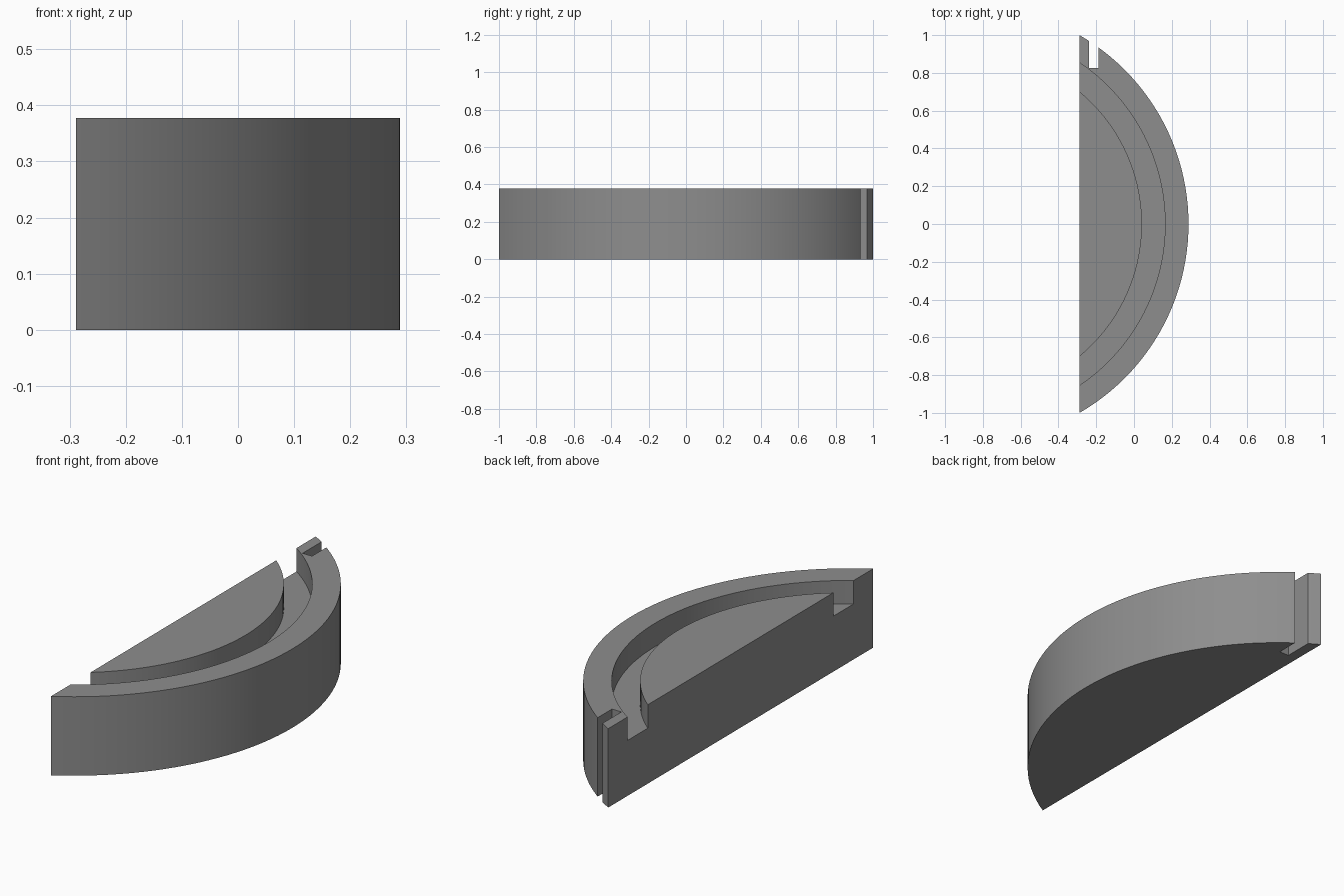
import bpy, bmesh, math

if "Cube" in bpy.data.objects:
    bpy.data.objects.remove(bpy.data.objects["Cube"])

R, CX = 1.1547, -0.866          # outer radius and centre of all arcs
CHORD = -0.2887                 # x of the flat side
H, FLOOR = 0.377, 0.265         # full height and groove floor
R_OUT, R_IN = 1.031, 0.908      # groove walls
STEPS = 48


def arc(radius, x_cut):
    """Points of an arc from the cut line round to the cut line again."""
    a = math.acos((x_cut - CX) / radius)
    return [(CX + radius * math.cos(t), radius * math.sin(t))
            for t in (-a + 2 * a * i / STEPS for i in range(STEPS + 1))]


def prism(name, outline, z0, z1):
    bm = bmesh.new()
    face = bm.faces.new([bm.verts.new((x, y, z0)) for x, y in outline])
    new = bmesh.ops.extrude_face_region(bm, geom=[face])["geom"]
    top = [v for v in new if isinstance(v, bmesh.types.BMVert)]
    bmesh.ops.translate(bm, verts=top, vec=(0, 0, z1 - z0))
    bmesh.ops.recalc_face_normals(bm, faces=bm.faces)
    mesh = bpy.data.meshes.new(name)
    bm.to_mesh(mesh)
    bm.free()
    obj = bpy.data.objects.new(name, mesh)
    bpy.context.collection.objects.link(obj)
    return obj


grey = bpy.data.materials.new("grey")
grey.diffuse_color = (0.27, 0.27, 0.27, 1)
grey.use_nodes = True
grey.node_tree.nodes["Principled BSDF"].inputs["Base Color"].default_value = grey.diffuse_color

# Half-moon body
body = prism("half_moon_block", arc(R, CHORD), 0, H)
body.data.materials.append(grey)

# Curved groove, open at the flat side, and the full-height notch
past = CHORD - 0.05
groove = prism("groove_cutter", arc(R_OUT, past) + arc(R_IN, past)[::-1],
               FLOOR, H + 0.1)
x0, x1, y0, y1 = -0.237, -0.187, 0.826, 1.1
notch = prism("notch_cutter", [(x0, y0), (x1, y0), (x1, y1), (x0, y1)],
              -0.1, H + 0.1)

bpy.context.view_layer.objects.active = body
body.select_set(True)
for cutter in (groove, notch):
    mod = body.modifiers.new(cutter.name, "BOOLEAN")
    mod.operation = "DIFFERENCE"
    mod.solver = "EXACT"
    mod.object = cutter
    bpy.ops.object.modifier_apply(modifier=mod.name)
    bpy.data.objects.remove(cutter)

bpy.ops.object.shade_smooth_by_angle(angle=math.radians(30))
